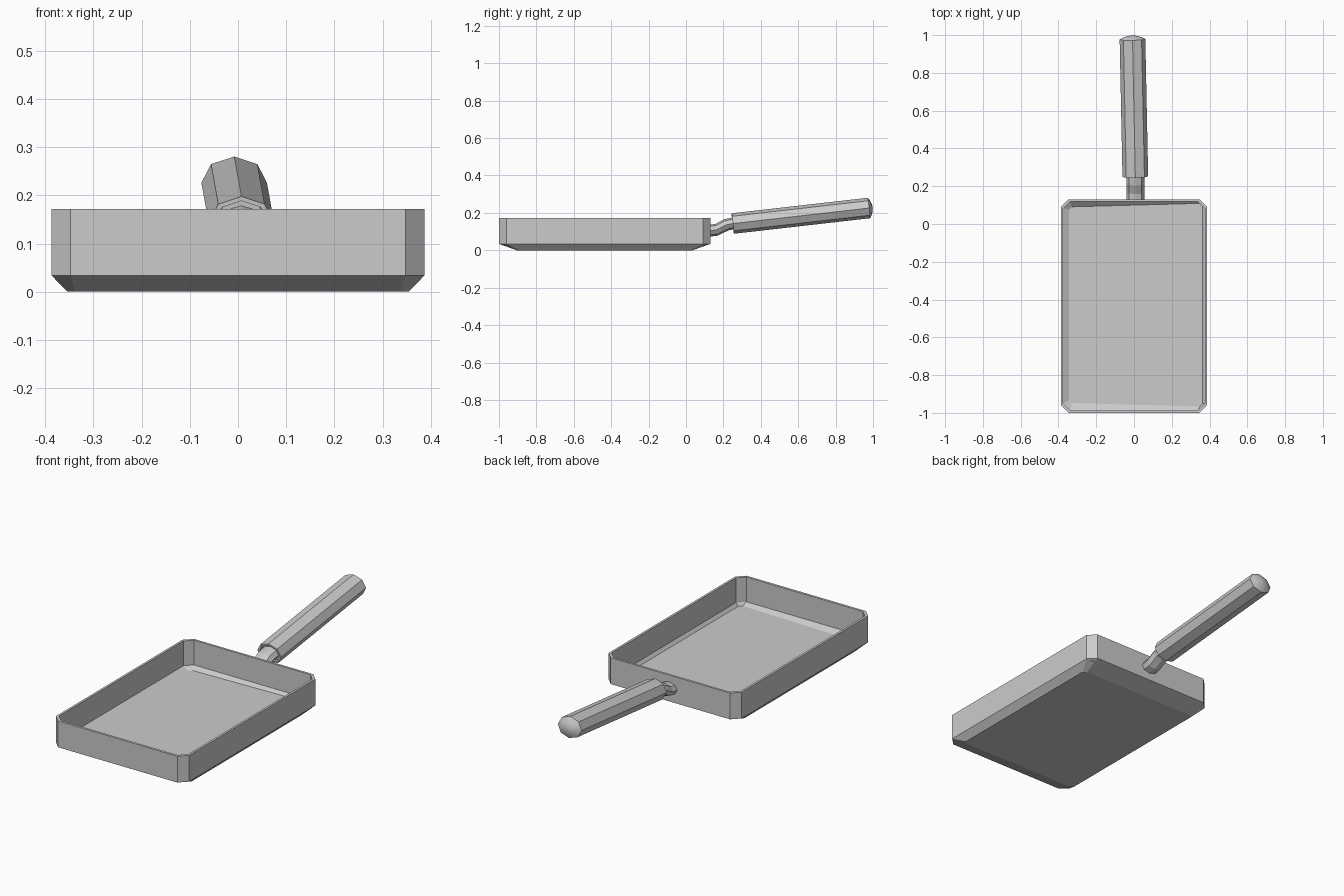
import bpy, bmesh, math
from mathutils import Vector

if "Cube" in bpy.data.objects:
    bpy.data.objects.remove(bpy.data.objects["Cube"])


def loft(name, rings, cap_start=True, cap_end=True, smooth=False):
    """Skin a list of equal-length point rings into one object."""
    bm = bmesh.new()
    loops = [[bm.verts.new(p) for p in ring] for ring in rings]
    n = len(loops[0])
    for a, b in zip(loops, loops[1:]):
        for i in range(n):
            j = (i + 1) % n
            bm.faces.new((a[i], a[j], b[j], b[i]))
    if cap_start:
        bm.faces.new(loops[0][::-1])
    if cap_end:
        bm.faces.new(loops[-1])
    bmesh.ops.recalc_face_normals(bm, faces=bm.faces[:])
    mesh = bpy.data.meshes.new(name)
    bm.to_mesh(mesh)
    bm.free()
    obj = bpy.data.objects.new(name, mesh)
    bpy.context.collection.objects.link(obj)
    if smooth:
        bpy.context.view_layer.objects.active = obj
        obj.select_set(True)
        bpy.ops.object.shade_smooth_by_angle(angle=math.radians(30))
        obj.select_set(False)
    return obj


def tray_ring(hx, y0, y1, z, cut, flare=0.0):
    """Rectangle with cut corners; flare lengthens the right side."""
    pts = [(-hx + cut, y0), (hx - cut, y0), (hx, y0 + cut), (hx, y1 - cut),
           (hx - cut, y1), (-hx + cut, y1), (-hx, y1 - cut), (-hx, y0 + cut)]
    mid = (y0 + y1) / 2
    return [(x + flare / 2, mid + (y - mid) * (1 + flare * x / hx), z) for x, y in pts]


def oval_ring(centre, direction, rx, rz, sides=8):
    """Octagonal section standing across the given direction."""
    d = Vector(direction).normalized()
    side = d.cross(Vector((0, 0, 1))).normalized()
    up = side.cross(d)
    return [Vector(centre) + side * rx * math.sin(2 * math.pi * i / sides)
            + up * rz * math.cos(2 * math.pi * i / sides) for i in range(sides)]


# Pan body: chamfered base, upright walls, thin rim, hollow inside
loft("pan_body", [
    tray_ring(0.354, -0.905, 0.035, 0.0, 0.016),
    tray_ring(0.387, -1.0, 0.13, 0.034, 0.04),
    tray_ring(0.387, -1.0, 0.13, 0.172, 0.04),
    tray_ring(0.375, -0.987, 0.118, 0.172, 0.036),
    tray_ring(0.375, -0.987, 0.118, 0.042, 0.036),
    tray_ring(0.353, -0.957, 0.10, 0.026, 0.015, 0.018),
])

# Neck: bent bar joining pan to grip
neck_path = [(0.122, 0.104, 0.05), (0.165, 0.11, 0.2), (0.215, 0.136, 0.45), (0.29, 0.152, 0.11)]
loft("handle_neck", [oval_ring((0.007, y, z), (0, 1, s), 0.048, 0.032)
                     for y, z, s in neck_path])

# Grip: octagonal bar with recessed front and domed end
start, end = Vector((0.007, 0.25, 0.143)), Vector((-0.008, 0.978, 0.226))
axis = (end - start).normalized()
profile = [(0.02, 0.8), (0.0, 0.83), (0.0, 1.0), (1.0, 1.0)]
length = (end - start).length
grip = [oval_ring(start + axis * (t * length), axis, 0.068 * r, 0.055 * r)
        for t, r in profile]
for step, r in ((0.009, 0.75), (0.016, 0.45), (0.02, 0.12)):
    grip.append(oval_ring(end + axis * step, axis, 0.068 * r, 0.055 * r))
loft("handle_grip", grip, smooth=True)
